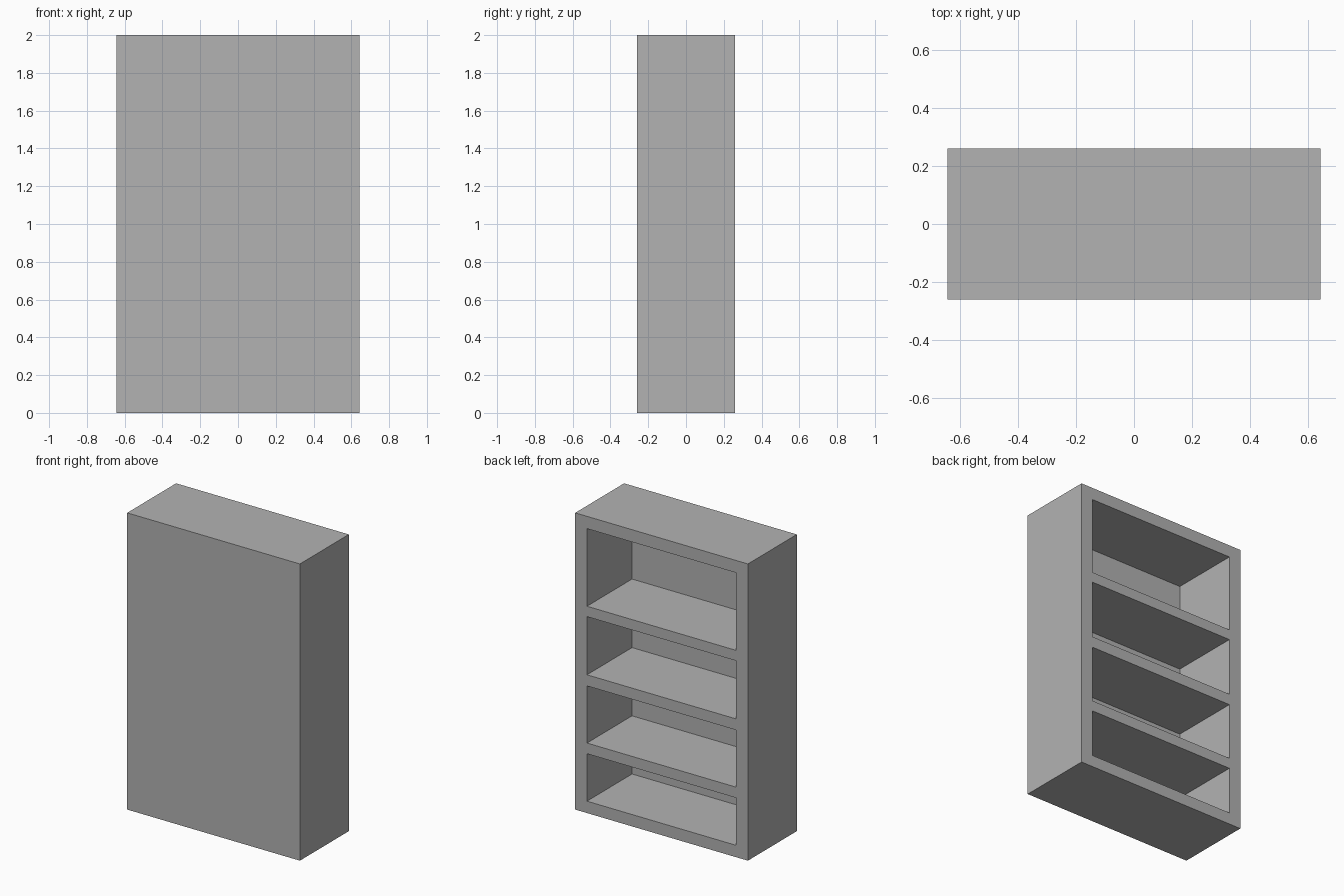
import bpy
import bmesh
from mathutils import Matrix, Vector

WIDTH, DEPTH, HEIGHT = 1.288, 0.521, 2.0
SIDE = 0.088      # side board thickness
PANEL = 0.041     # closed panel thickness
# bottom and top of each compartment
COMPARTMENTS = [(0.08, 0.40), (0.472, 0.857), (0.932, 1.324), (1.394, 1.917)]

default = bpy.data.objects.get("Cube")
if default:
    bpy.data.objects.remove(default, do_unlink=True)

grey = bpy.data.materials.new("plain_grey")
grey.use_nodes = True
colour = (0.448, 0.448, 0.448, 1)
grey.diffuse_color = colour
grey.node_tree.nodes["Principled BSDF"].inputs["Base Color"].default_value = colour


def box_object(name, boxes):
    """One mesh holding a box for each (low corner, high corner) pair."""
    bm = bmesh.new()
    for low, high in boxes:
        low, high = Vector(low), Vector(high)
        place = Matrix.Translation((low + high) / 2) @ Matrix.Diagonal((high - low).to_4d())
        bmesh.ops.create_cube(bm, size=1, matrix=place)
    mesh = bpy.data.meshes.new(name)
    bm.to_mesh(mesh)
    bm.free()
    mesh.materials.append(grey)
    obj = bpy.data.objects.new(name, mesh)
    bpy.context.collection.objects.link(obj)
    return obj


# Solid case, closed at the front
x, y = WIDTH / 2, DEPTH / 2
case = box_object("bookcase", [((-x, -y, 0), (x, y, HEIGHT))])

# Compartments hollowed out from the open rear side, leaving the shelves
inner = x - SIDE
cutter = box_object("compartment_cutter", [
    ((-inner, PANEL - y, bottom), (inner, y + 0.1, top)) for bottom, top in COMPARTMENTS])
cutter.hide_render = True

cut = case.modifiers.new("compartments", "BOOLEAN")
cut.operation = "DIFFERENCE"
cut.solver = "EXACT"
cut.object = cutter
bpy.context.view_layer.objects.active = case
bpy.ops.object.modifier_apply(modifier=cut.name)
bpy.data.objects.remove(cutter, do_unlink=True)
